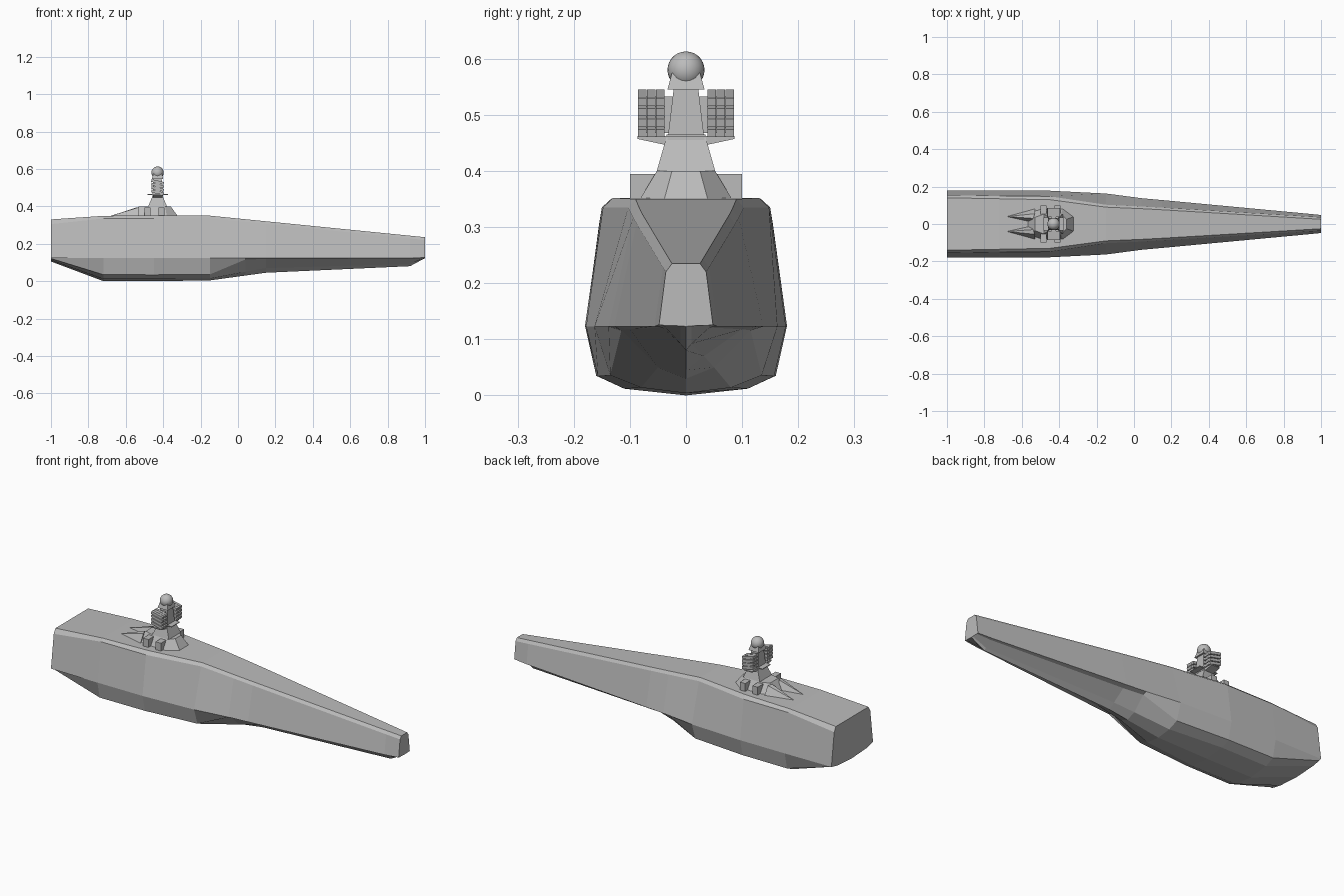
import bpy, bmesh, math
from mathutils import Matrix, Vector

if "Cube" in bpy.data.objects:
    bpy.data.objects.remove(bpy.data.objects["Cube"])

grey = bpy.data.materials.new("hull grey")
grey.use_nodes = True
colour = (0.5, 0.5, 0.5, 1)
grey.diffuse_color = colour
grey.node_tree.nodes["Principled BSDF"].inputs["Base Color"].default_value = colour


def finish(name, bm):
    bmesh.ops.recalc_face_normals(bm, faces=bm.faces)
    mesh = bpy.data.meshes.new(name)
    bm.to_mesh(mesh)
    bm.free()
    mesh.materials.append(grey)
    obj = bpy.data.objects.new(name, mesh)
    bpy.context.collection.objects.link(obj)
    return obj


def loft(name, rings):
    """Skin a list of equal-length closed rings and cap both ends."""
    bm = bmesh.new()
    loops = [[bm.verts.new(p) for p in ring] for ring in rings]
    count = len(loops[0])
    for a, b in zip(loops, loops[1:]):
        for i in range(count):
            j = (i + 1) % count
            bm.faces.new((a[i], a[j], b[j], b[i]))
    bm.faces.new(loops[0])
    bm.faces.new(loops[-1])
    bmesh.ops.remove_doubles(bm, verts=bm.verts, dist=0.0005)
    return finish(name, bm)


def rect(cx, hx, hy, z, cy=0):
    return [(cx - hx, cy - hy, z), (cx + hx, cy - hy, z),
            (cx + hx, cy + hy, z), (cx - hx, cy + hy, z)]


def mirrored(outline, z):
    """Close a half outline of (x, y) across the centreline."""
    return [(x, y, z) for x, y in outline] + [(x, -y, z) for x, y in reversed(outline)]


def box(name, centre, size, tilt=0):
    bm = bmesh.new()
    bmesh.ops.create_cube(bm, size=1, matrix=Matrix.Translation(Vector(centre))
                          @ Matrix.Rotation(tilt, 4, 'Y') @ Matrix.Diagonal((*size, 1)))
    return finish(name, bm)


# Hull stations: x, deck edge, shoulder, chine, lower chine, bilge, keel height
stations = [
    (-1, (.14, .33), (.155, .305), (.179, .125), (.165, .121), (.12, .112), .105),
    (-.72, (.135, .349), (.15, .335), (.18, .124), (.16, .035), (.11, .012), 0),
    (-.45, (.13, .352), (.148, .335), (.178, .123), (.157, .034), (.11, .012), 0),
    (-.15, (.09, .35), (.103, .335), (.163, .123), (.135, .036), (.08, .014), .004),
    (.04, (.082, .331), (.094, .317), (.138, .123), (.115, .116), (.05, .05), .03),
    (.15, (.076, .32), (.088, .306), (.128, .123), (.1, .118), (.032, .07), .045),
    (.92, (.03, .243), (.041, .228), (.056, .123), (.042, .121), (.01, .092), .08),
    (1, (.025, .235), (.036, .22), (.048, .126), (.04, .125), (.01, .124), .123),
]
rings = []
for x, *half, keel in stations:
    ring = [(x, y, z) for y, z in half] + [(x, 0, keel)]
    ring += [(x, -y, z) for y, z in reversed(half)]
    rings.append(ring)
loft("hull", rings)

# Faceted deckhouse with swept tails
loft("deckhouse", [
    mirrored([(-.57, .06), (-.5, .082), (-.38, .085), (-.32, .04)], .345),
    mirrored([(-.53, .035), (-.49, .05), (-.39, .052), (-.36, .025)], .4)])
for side, label in ((1, "left"), (-1, "right")):
    bm = bmesh.new()
    tail = [(-.68, .04, .349), (-.53, .082, .349), (-.55, .01, .349),
            (-.53, .055, .395), (-.54, .03, .395)]
    vs = [bm.verts.new((x, side * y, z)) for x, y, z in tail]
    bmesh.ops.convex_hull(bm, input=vs)
    finish(label + "_tail", bm)
    for i, x in enumerate((-.485, -.41)):
        box(f"{label}_locker_{i + 1}", (x, side * .075, .372), (.032, .05, .045))

# Tower and head
cx = -.43
loft("tower_base", [rect(cx, .05, .052, .4), rect(cx, .025, .035, .46)])
loft("tower_column", [rect(cx, .028, .033, .455), rect(cx, .022, .022, .546)])
loft("head_collar", [rect(cx, .031, .033, .545), rect(cx, .022, .025, .575)])
box("tower_platform", (cx, 0, .463), (.11, .07, .004))

bm = bmesh.new()
bmesh.ops.create_uvsphere(bm, u_segments=24, v_segments=14, radius=.033,
                          matrix=Matrix.Translation((cx, 0, .58)))
dome = finish("sensor_dome", bm)
for poly in dome.data.polygons:
    poly.use_smooth = True

# Side brackets and racks of tilted tubes
tilt = math.radians(13)
for side, label in ((1, "left"), (-1, "right")):
    loft(label + "_bracket", [
        [(cx - .025, side * .03, .445), (cx + .025, side * .03, .445),
         (cx + .025, side * .03, .462), (cx - .025, side * .03, .462)],
        [(cx - .025, side * .086, .457), (cx + .025, side * .086, .457),
         (cx + .025, side * .086, .462), (cx - .025, side * .086, .462)]])
    box(label + "_rack_core", (cx, side * .05, .5), (.025, .06, .065))
    for row in range(4):
        for col in range(3):
            box(f"{label}_tube_{row + 1}_{col + 1}",
                (cx, side * (.046 + .016 * col), .475 + .0185 * row),
                (.068, .0145, .014), tilt)
